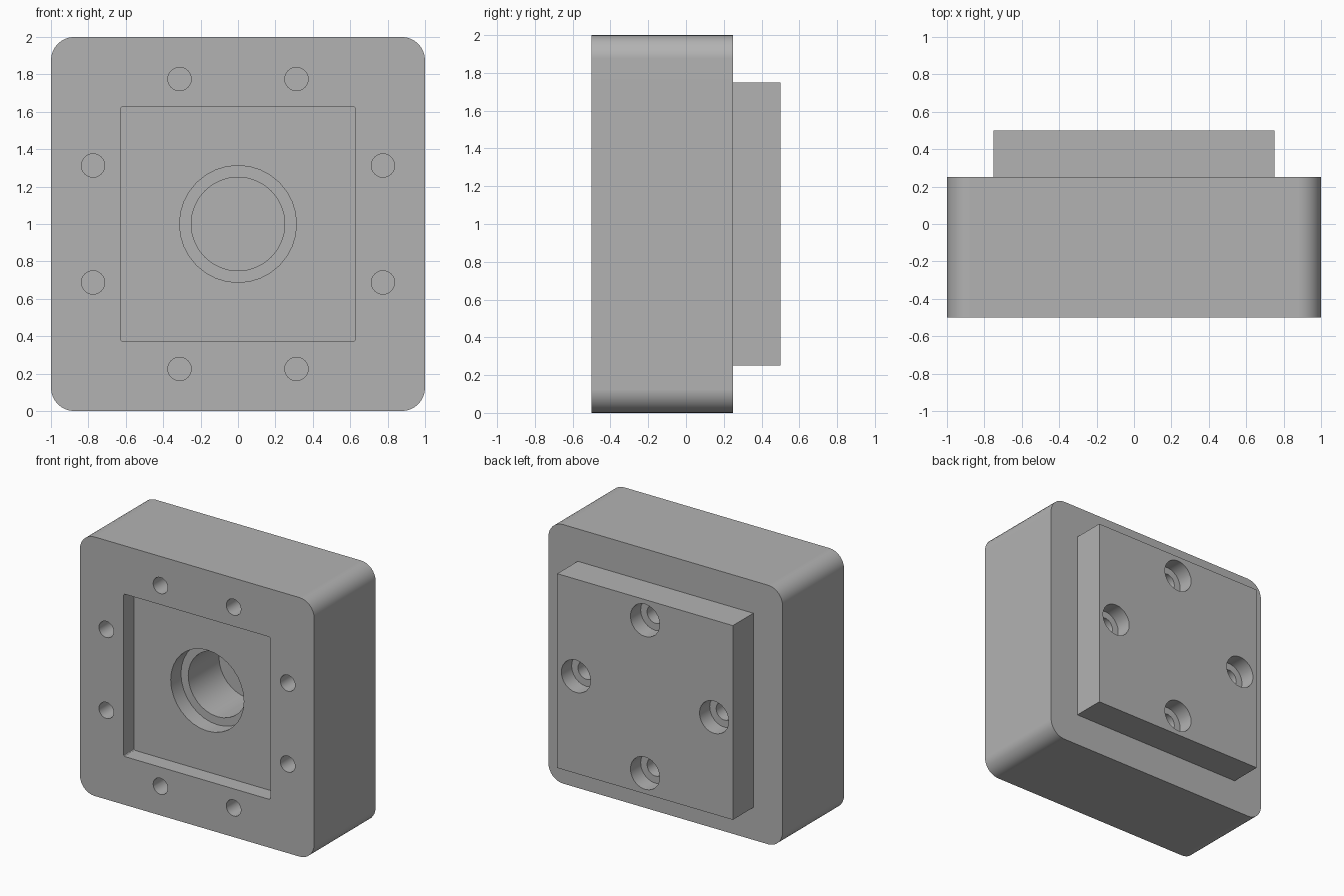
import bpy, bmesh
from math import sin, cos, pi

old = bpy.data.objects.get("Cube")
if old:
    bpy.data.objects.remove(old, do_unlink=True)

grey = bpy.data.materials.new("plain grey")
grey.use_nodes = True
colour = (0.45, 0.45, 0.45, 1)
grey.diffuse_color = colour
grey.node_tree.nodes["Principled BSDF"].inputs["Base Color"].default_value = colour

MID = 1.0  # height of the block's centre


def circle(radius, sides=32):
    return [(radius * cos(2 * pi * i / sides), radius * sin(2 * pi * i / sides))
            for i in range(sides)]


def rounded_square(half, radius, steps):
    inner = half - radius
    points = []
    for corner in range(4):
        sx = 1 if corner in (0, 3) else -1
        sz = 1 if corner in (0, 1) else -1
        for i in range(steps + 1):
            a = (corner + i / steps) * pi / 2
            points.append((sx * inner + radius * cos(a), sz * inner + radius * sin(a)))
    return points


def prism(name, outline, y0, y1, x=0, z=0):
    """Extrude an outline in the xz plane from y0 back to y1."""
    bm = bmesh.new()
    face = bm.faces.new([bm.verts.new((x + px, y0, MID + z + pz)) for px, pz in outline])
    moved = bmesh.ops.extrude_face_region(bm, geom=[face])["geom"]
    for v in moved:
        if isinstance(v, bmesh.types.BMVert):
            v.co.y = y1
    bmesh.ops.recalc_face_normals(bm, faces=bm.faces)
    mesh = bpy.data.meshes.new(name)
    bm.to_mesh(mesh)
    bm.free()
    mesh.materials.append(grey)
    ob = bpy.data.objects.new(name, mesh)
    bpy.context.collection.objects.link(ob)
    return ob


def activate(ob):
    bpy.ops.object.select_all(action="DESELECT")
    ob.select_set(True)
    bpy.context.view_layer.objects.active = ob


def cut(ob, outline, y0, y1, x=0, z=0):
    cutter = prism("cutter", outline, y0, y1, x, z)
    cutter.hide_render = True
    mod = ob.modifiers.new("cut", "BOOLEAN")
    mod.operation, mod.solver, mod.object = "DIFFERENCE", "EXACT", cutter
    activate(ob)
    bpy.ops.object.modifier_apply(modifier=mod.name)
    bpy.data.objects.remove(cutter, do_unlink=True)


def finish(ob):
    activate(ob)
    bpy.ops.object.shade_smooth_by_angle(angle=pi / 6)
    ob.modifiers.new("flat_sides", "WEIGHTED_NORMAL").keep_sharp = True


# Main block with rounded corners
body = prism("body", rounded_square(1, 0.125, 8), -0.5, 0.25)

# Square front pocket, then the stepped blind bore in its floor
cut(body, rounded_square(0.627, 0.012, 3), -0.6, -0.375)
cut(body, circle(0.3125), -0.6, -0.25)
cut(body, circle(0.25), -0.6, 0.125)

# Pair of front screw holes along each side
for along in (-0.3125, 0.3125):
    for side in (-0.775, 0.775):
        cut(body, circle(0.0625, 24), -0.6, -0.2, along, side)
        cut(body, circle(0.0625, 24), -0.6, -0.2, side, along)

# Square back plate with four counterbored holes
plate = prism("back_plate", [(-0.75, -0.75), (0.75, -0.75), (0.75, 0.75), (-0.75, 0.75)],
              0.25, 0.5)
for x, z in ((0, 1), (1, 0), (0, -1), (-1, 0)):
    place = (x * 0.59, z * 0.59)
    cut(plate, circle(0.125, 24), 0.375, 0.6, *place)
    cut(plate, circle(0.07, 24), 0.2, 0.6, *place)
    cut(body, circle(0.07, 24), 0.0, 0.3, *place)

finish(body)
finish(plate)
